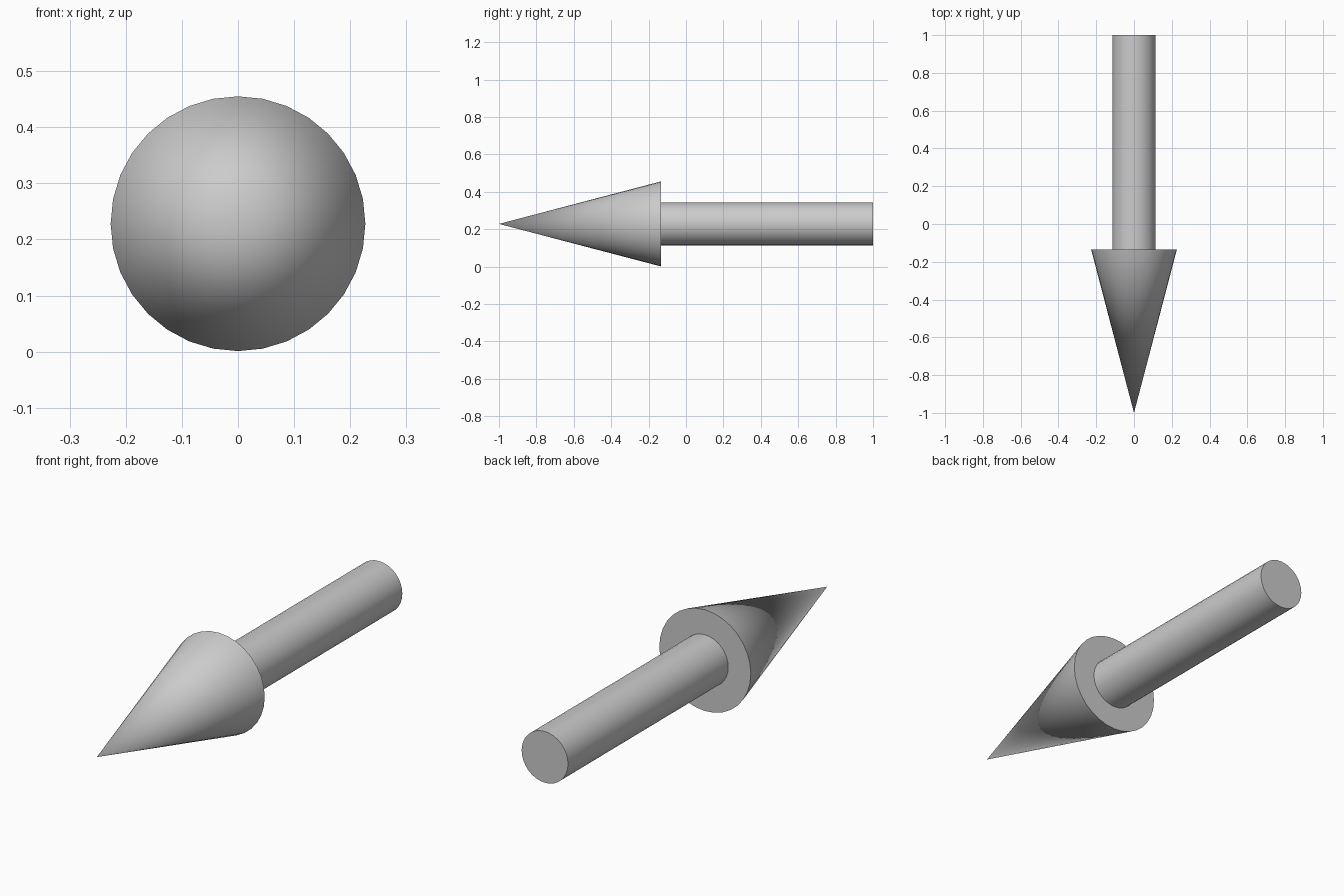
import bpy
import math

if "Cube" in bpy.data.objects:
    bpy.data.objects.remove(bpy.data.objects["Cube"])

AXIS_Z = 0.228   # height of the arrow's centre line
SIDES = 32
NECK_Y = -0.135  # where head meets shaft


def turned_part(name, y_back, y_front, r_back, r_front):
    """Round tapered solid along y, from y_back towards the front (-y)."""
    bpy.ops.mesh.primitive_cone_add(
        vertices=SIDES, radius1=r_back, radius2=r_front,
        depth=y_back - y_front,
        location=(0, (y_back + y_front) / 2, AXIS_Z),
        rotation=(math.radians(90), 0, 0))
    ob = bpy.context.object
    ob.name = name
    bpy.ops.object.shade_smooth_by_angle(angle=math.radians(30))
    return ob


# Pointed head facing the front
turned_part("arrow_head", NECK_Y, -1.0, 0.227, 0.0)

# Straight shaft running to the back
turned_part("arrow_shaft", 1.0, NECK_Y, 0.115, 0.115)
